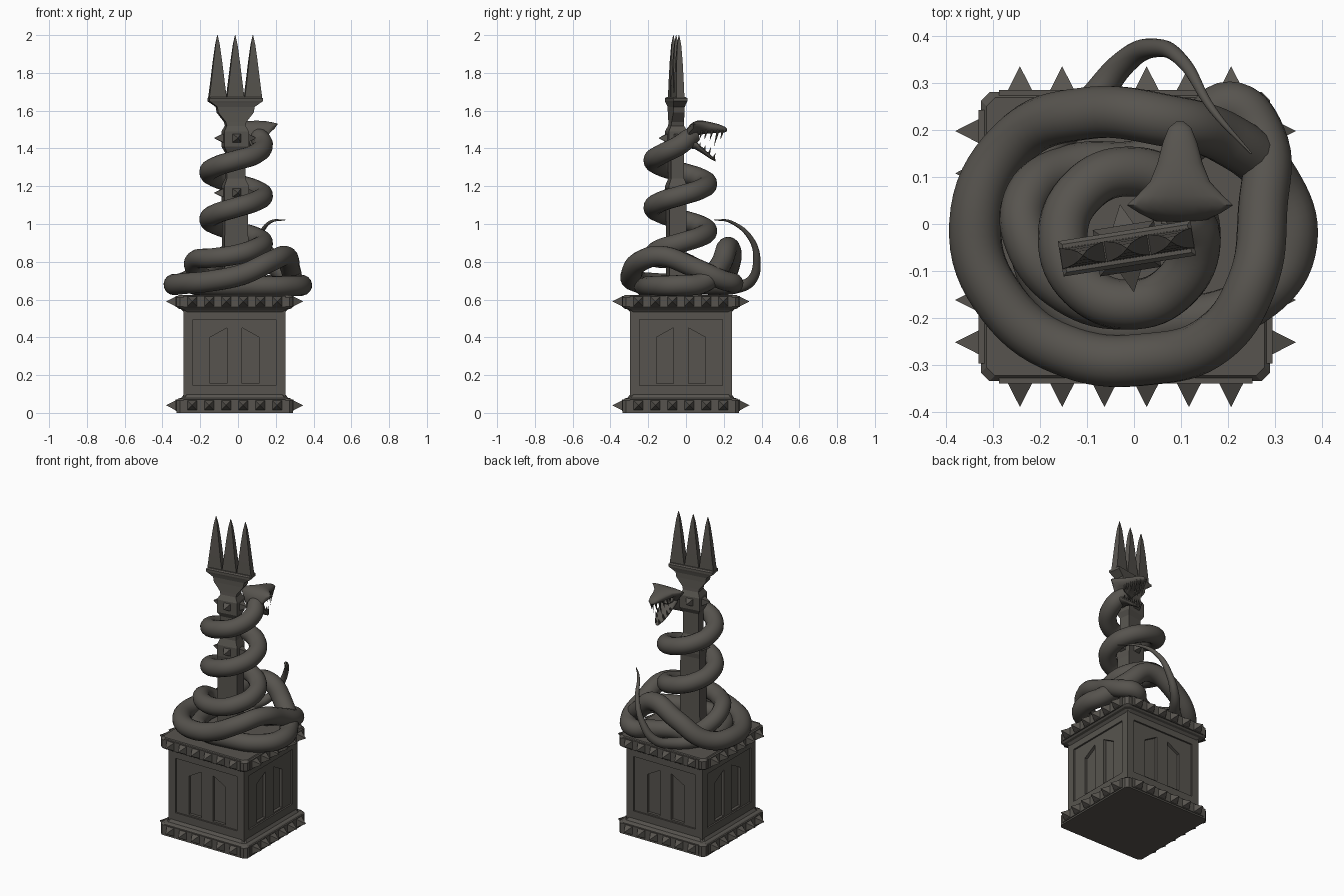
import bpy, bmesh, math
from mathutils import Vector, Matrix

if "Cube" in bpy.data.objects:
    bpy.data.objects.remove(bpy.data.objects["Cube"])

stone = bpy.data.materials.new("dark_stone")
stone.diffuse_color = (0.095, 0.088, 0.077, 1)
stone.use_nodes = True
stone.node_tree.nodes["Principled BSDF"].inputs["Base Color"].default_value = stone.diffuse_color
CX, CY = -0.018, -0.027          # pedestal centre


def finish(name, bm, smooth=None):
    bmesh.ops.recalc_face_normals(bm, faces=bm.faces)
    me = bpy.data.meshes.new(name)
    bm.to_mesh(me)
    bm.free()
    me.materials.append(stone)
    ob = bpy.data.objects.new(name, me)
    bpy.context.collection.objects.link(ob)
    if smooth:
        select(ob)
        bpy.ops.object.shade_smooth_by_angle(angle=math.radians(smooth))
    return ob


def select(ob):
    bpy.ops.object.select_all(action='DESELECT')
    ob.select_set(True)
    bpy.context.view_layer.objects.active = ob


def loft(bm, rings):
    rows = [[bm.verts.new(p) for p in r] for r in rings]
    n = len(rows[0])
    for a, b in zip(rows, rows[1:]):
        for i in range(n):
            bm.faces.new((a[i], a[(i + 1) % n], b[(i + 1) % n], b[i]))
    bm.faces.new(rows[0][::-1])
    bm.faces.new(rows[-1])


def rect(hw, hd, z, x=0, c=0.0):
    """Rectangle ring with chamfered corners."""
    if c == 0:
        return [(x + a * hw, b * hd, z) for a, b in ((-1, -1), (1, -1), (1, 1), (-1, 1))]
    return [(x - hw + c, -hd, z), (x + hw - c, -hd, z), (x + hw, -hd + c, z), (x + hw, hd - c, z),
            (x + hw - c, hd, z), (x - hw + c, hd, z), (x - hw, hd - c, z), (x - hw, -hd + c, z)]


def spike(bm, base, direction, half, length, sides=4):
    d = Vector(direction).normalized()
    rot = d.to_track_quat('Z', 'Y').to_matrix().to_4x4()
    turn = Matrix.Rotation(math.pi / 4, 4, 'Z')
    bmesh.ops.create_cone(bm, cap_ends=True, segments=sides, radius1=half, radius2=0, depth=length,
                          matrix=Matrix.Translation(Vector(base) + d * length / 2) @ rot @ turn)


SIDES = [Matrix.Rotation(k * math.pi / 2, 4, 'Z') for k in range(4)]

# pedestal body with cut panels and slanted windows
bm = bmesh.new()
loft(bm, [rect(h, h, z) for h, z in ((.27, .04), (.27, .59))])
body = finish("pedestal_body", bm)
panel = [(-.22, .145), (.22, .145), (.22, .495), (-.22, .495)]
window = [(-.13, .155), (-.04, .155), (-.04, .45), (-.13, .40)]
mirrored = [(-x, z) for x, z in window][::-1]
for shapes, depth in (([panel], .01), ([window, mirrored], .028)):
    bm = bmesh.new()
    for m in SIDES:
        for s in shapes:
            loft(bm, [[m @ Vector((x, y, z)) for x, z in s] for y in (-.29, -.27 + depth)])
    cutter = finish("cutter", bm)
    cutter.hide_render = True
    mod = body.modifiers.new("cut", 'BOOLEAN')
    mod.operation, mod.object, mod.solver = 'DIFFERENCE', cutter, 'EXACT'
    select(body)
    bpy.ops.object.modifier_apply(modifier=mod.name)
    bpy.data.objects.remove(cutter)
body.location = (CX, CY, 0)

# base and top slabs, each with a raised band and a row of spikes per side
for name, prof, zc in (("base_slab", ((.308, 0), (.308, .066), (.298, .076), (.282, .08), (.27, .097)), .04),
                       ("top_slab", ((.27, .535), (.282, .548), (.298, .552), (.308, .562), (.308, .612), (.296, .625)), .59)):
    bm = bmesh.new()
    loft(bm, [rect(h, h, z, 0, .018) for h, z in prof])
    for m in SIDES:
        loft(bm, [[m @ Vector((x, y, z)) for x, z in ((-.27, zc - .03), (.27, zc - .03), (.27, zc + .03), (-.27, zc + .03))]
                  for y in (-.30, -.313)])
        for i in range(6):
            spike(bm, m @ Vector((-.225 + i * .09, -.313, zc)), m.to_3x3() @ Vector((0, -1, 0)), .036, .05)
    finish(name, bm).location = (CX, CY, 0)

# trident: stepped shaft, crossbar and three spires
bm = bmesh.new()
loft(bm, [rect(w, d, z) for w, d, z in (
    (.065, .045, .6), (.062, .045, 1.10), (.066, .05, 1.13), (.066, .05, 1.20), (.05, .035, 1.24),
    (.05, .035, 1.38), (.066, .05, 1.41), (.066, .05, 1.49), (.05, .035, 1.52), (.055, .033, 1.54),
    (.095, .03, 1.59), (.10, .03, 1.62), (.128, .035, 1.64), (.143, .038, 1.65), (.143, .038, 1.665),
    (.135, .03, 1.672))])
for x in (-.095, 0, .095):
    loft(bm, [rect(w, d, z, x) for w, d, z in (
        (.047, .022, 1.665), (.036, .02, 1.75), (.023, .016, 1.86), (.011, .01, 1.95), (.001, .001, 2.0))])
for z in (1.165, 1.455):
    for s in (-1, 1):
        spike(bm, (0, s * .05, z), (0, s, 0), .032, .045)
        spike(bm, (s * .066, 0, z), (s, 0, 0), .032, .048)
tri = finish("trident", bm)
tri.location = (-.015, -.052, 0)
tri.rotation_euler.z = math.radians(9)

# serpent body: tail, piled coils, then a helix up the shaft (x, y, z, radius)
path = [(.25, .15, 1.022, .002), (.17, .24, 1.01, .008), (.105, .345, .92, .014), (.045, .375, .80, .02),
        (-.02, .345, .70, .027), (-.09, .26, .665, .034), (-.20, .13, .67, .042), (-.22, -.05, .67, .047),
        (-.12, -.2, .67, .05), (.08, -.21, .67, .052), (.27, -.15, .672, .054), (.336, -.04, .675, .055),
        (.30, .09, .69, .055), (.2, .18, .78, .056), (.07, .22, .875, .056), (-.10, .236, .81, .056),
        (-.26, .17, .70, .056), (-.338, .0, .68, .056), (-.28, -.17, .685, .056), (-.13, -.275, .70, .056),
        (.03, -.288, .735, .056), (.17, -.245, .80, .055), (.25, -.13, .83, .054), (.274, .03, .775, .053),
        (.27, .19, .705, .052), (.205, .252, .685, .052), (.13, .19, .675, .052), (.02, .13, .675, .052),
        (-.13, .12, .69, .05), (-.225, .06, .76, .05), (-.225, -.04, .81, .05), (-.14, -.14, .82, .052)]
for k in range(-2, 17):
    a = math.radians(k * 45)
    z = 1.025 + .25 * (k * 45 - 180) / 360 + (.02 if k == 16 else 0)
    path.append((-.01 + .142 * math.cos(a), -.03 + .142 * math.sin(a), z, .053))
path += [(.115, .015, 1.455, .05), (.10, .05, 1.475, .04)]
cu = bpy.data.curves.new("serpent_body", 'CURVE')
cu.dimensions, cu.bevel_depth, cu.bevel_resolution = '3D', 1, 6
cu.resolution_u, cu.use_fill_caps = 8, True
sp = cu.splines.new('BEZIER')
sp.bezier_points.add(len(path) - 1)
for p, (x, y, z, r) in zip(sp.bezier_points, path):
    p.co, p.radius = (x, y, z), r
    p.handle_left_type = p.handle_right_type = 'AUTO'
cu.materials.append(stone)
snake = bpy.data.objects.new("serpent_body", cu)
bpy.context.collection.objects.link(snake)
select(snake)
bpy.ops.object.convert(target='MESH')
bpy.ops.object.shade_smooth_by_angle(angle=math.radians(50))


# serpent head: flared upper jaw with flat top, hanging lower jaw
def jaw_ring(y, hw, z, top, bot, power):
    ring = []
    for i in range(20):
        a = 2 * math.pi * i / 20
        c, s = math.cos(a), math.sin(a)
        x = math.copysign(abs(c) ** (power if s < 0 else 1), c)
        ring.append((.098 + hw * x, y, z + s * (top if s > 0 else bot)))
    return ring


bm = bmesh.new()
loft(bm, [jaw_ring(*s) for s in (
    (.005, .05, 1.47, .035, .05, 1), (.022, .085, 1.515, .012, .08, 2), (.04, .113, 1.53, .01, .075, 3),
    (.06, .092, 1.53, .017, .06, 2.2), (.09, .064, 1.525, .022, .05, 1.4), (.13, .048, 1.515, .024, .035, 1),
    (.175, .036, 1.51, .018, .027, 1), (.205, .024, 1.503, .012, .018, 1), (.218, .008, 1.498, .005, .006, 1))])
finish("upper_jaw", bm, 50)
bm = bmesh.new()
loft(bm, [jaw_ring(*s) for s in (
    (.0, .04, 1.445, .03, .04, 1), (.05, .048, 1.425, .014, .03, 1), (.09, .043, 1.395, .008, .024, 1),
    (.125, .032, 1.365, .006, .018, 1), (.155, .012, 1.34, .004, .008, 1))])
finish("lower_jaw", bm, 50)

# teeth along both jaws
bm = bmesh.new()
for s in (-1, 1):
    for y, w, length in ((.195, .018, .035), (.17, .028, .075), (.14, .034, .04), (.11, .04, .035), (.085, .04, .03)):
        spike(bm, (.098 + s * w, y, 1.497), (0, -.25, -1), .008, length + .02, 8)
    for y, w, z, length in ((.145, .012, 1.345, .035), (.12, .025, 1.37, .04), (.095, .034, 1.39, .03), (.07, .038, 1.41, .025)):
        spike(bm, (.098 + s * w, y, z), (0, .35, 1), .007, length, 8)
finish("teeth", bm, 40)
